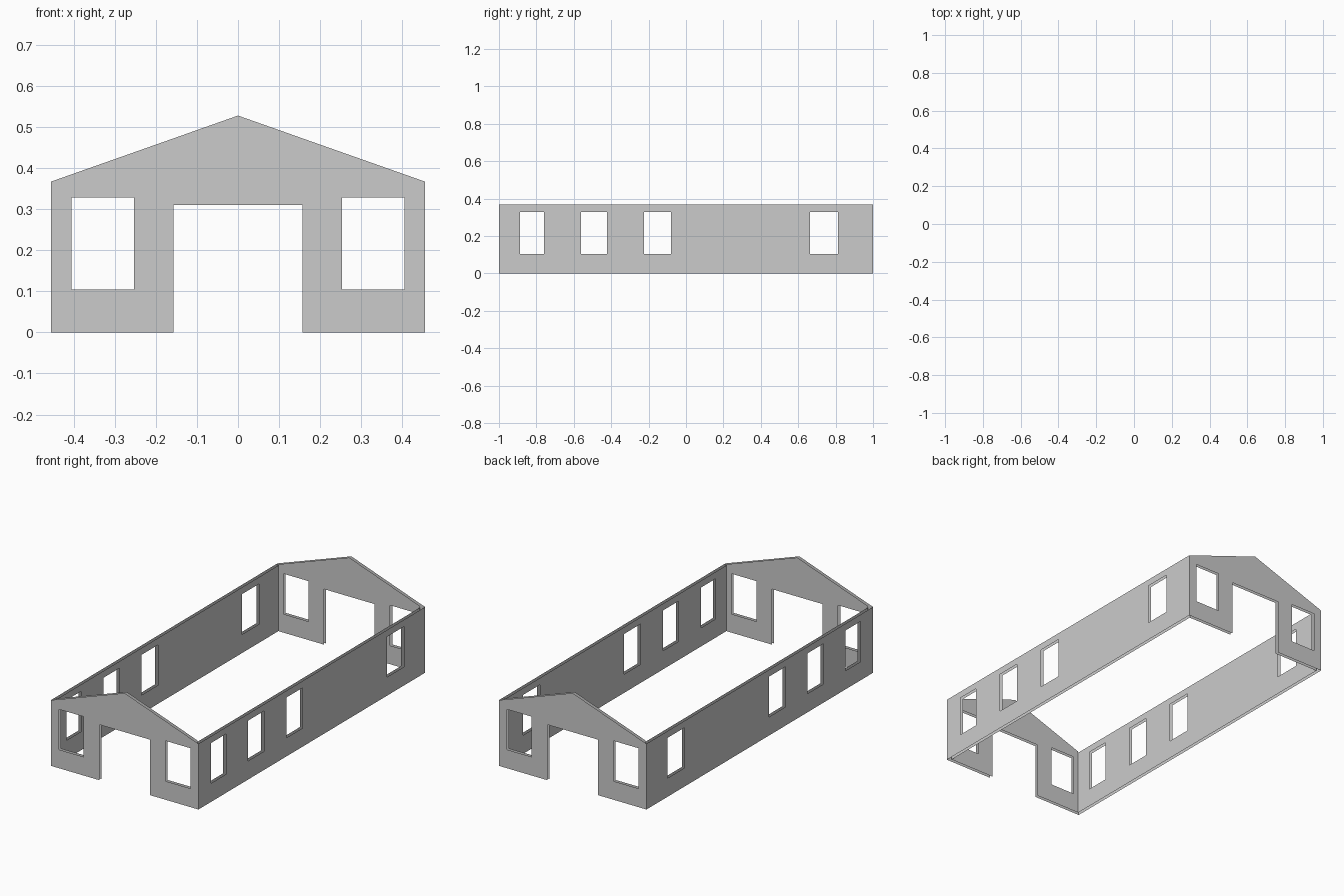
import bpy, bmesh
from mathutils import Vector

if "Cube" in bpy.data.objects:
    bpy.data.objects.remove(bpy.data.objects["Cube"])

W, L, T = 0.456, 1.0, 0.018        # half width, half length, wall thickness
EAVE, RIDGE = 0.367, 0.528
SILL, HEAD = 0.104, 0.329
DOOR, DOOR_TOP = 0.157, 0.31


def rect(a, b):
    return [(a, SILL), (b, SILL), (b, HEAD), (a, HEAD)]


def add_sheet(bm, loops, place, normal):
    """Fill an outline with holes as one flat vertical sheet facing normal."""
    edges = []
    for loop in loops:
        vs = [bm.verts.new(place(u, z)) for u, z in loop]
        edges += [bm.edges.new((vs[i - 1], vs[i])) for i in range(len(vs))]
    normal = Vector(normal)
    res = bmesh.ops.triangle_fill(bm, edges=edges, use_beauty=True, normal=normal)
    for f in res["geom"]:
        if isinstance(f, bmesh.types.BMFace):
            f.normal_update()
            if f.normal.dot(normal) < 0:
                f.normal_flip()


def finish(name, bm):
    mesh = bpy.data.meshes.new(name)
    bm.to_mesh(mesh)
    bm.free()
    bpy.context.collection.objects.link(bpy.data.objects.new(name, mesh))


def gable_loops(inset):
    w = W - inset
    edge = EAVE + (RIDGE - EAVE) * inset / W
    outline = [(-w, 0), (-DOOR, 0), (-DOOR, DOOR_TOP), (DOOR, DOOR_TOP),
               (DOOR, 0), (w, 0), (w, edge), (0, RIDGE), (-w, edge)]
    return [outline, rect(-0.406, -0.253), rect(0.253, 0.406)]


def side_loops(inset):
    e = L - inset
    outline = [(-e, 0), (e, 0), (e, EAVE), (-e, EAVE)]
    windows = [(-0.888, -0.758), (-0.561, -0.422), (-0.225, -0.08), (0.663, 0.813)]
    return [outline] + [rect(a, b) for a, b in windows]


# Each wall is an outer and an inner skin, open at the rims
for s, gable, side in ((-1, "front_gable_wall", "left_wall"),
                       (1, "back_gable_wall", "right_wall")):
    # Gable end with doorway and two windows
    bm = bmesh.new()
    for inset, facing in ((0, s), (T, -s)):
        add_sheet(bm, gable_loops(inset),
                  lambda u, z: (u, s * (L - inset), z), (0, facing, 0))
    finish(gable, bm)

    # Long side wall with four windows
    bm = bmesh.new()
    for inset, facing in ((0, s), (T, -s)):
        add_sheet(bm, side_loops(inset),
                  lambda u, z: (s * (W - inset), u, z), (facing, 0, 0))
    finish(side, bm)
